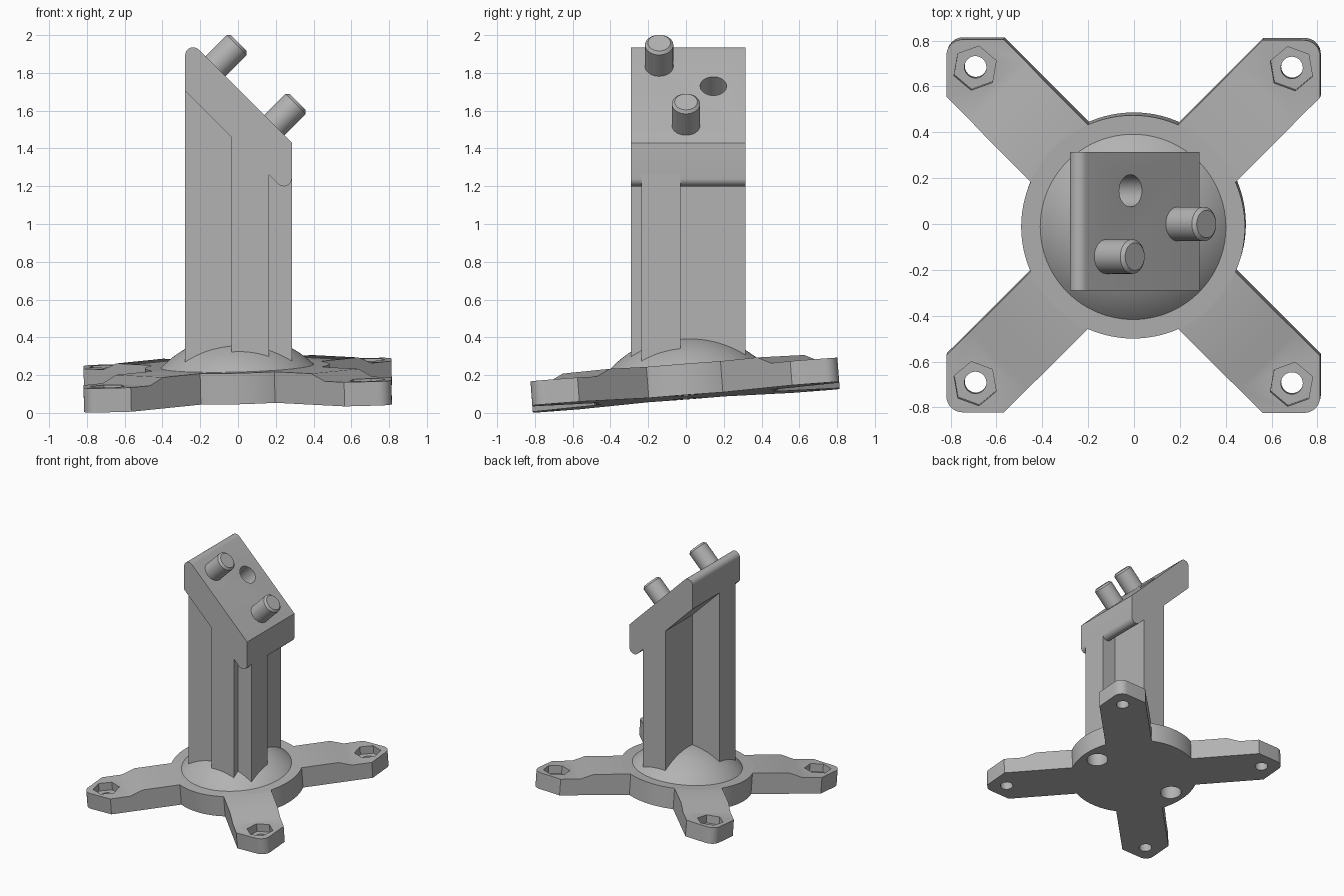
import bpy, bmesh
from math import sin, cos, pi, radians, sqrt
from mathutils import Matrix, Vector

cube = bpy.data.objects.get("Cube")
if cube:
    bpy.data.objects.remove(cube)

grey = bpy.data.materials.new("plain grey")
grey.use_nodes = True
grey.diffuse_color = (0.45, 0.45, 0.45, 1)
grey.node_tree.nodes["Principled BSDF"].inputs["Base Color"].default_value = grey.diffuse_color


def finish(name, bm, matrix=Matrix()):
    bmesh.ops.recalc_face_normals(bm, faces=bm.faces)
    mesh = bpy.data.meshes.new(name)
    bm.to_mesh(mesh)
    bm.free()
    mesh.materials.append(grey)
    obj = bpy.data.objects.new(name, mesh)
    obj.matrix_world = matrix
    bpy.context.collection.objects.link(obj)
    bpy.context.view_layer.update()
    return obj


def prism(points, vec):
    """Closed solid: a polygon of 3D points extruded along vec."""
    bm = bmesh.new()
    face = bm.faces.new([bm.verts.new(p) for p in points])
    new = bmesh.ops.extrude_face_region(bm, geom=[face], use_keep_orig=True)["geom"]
    bmesh.ops.translate(bm, vec=vec, verts=[g for g in new if isinstance(g, bmesh.types.BMVert)])
    return bm


def cylinder(radius, low, high, x=0, y=0, sides=48, turn=0):
    bm = bmesh.new()
    place = Matrix.Translation((x, y, (low + high) / 2)) @ Matrix.Rotation(turn, 4, 'Z')
    bmesh.ops.create_cone(bm, cap_ends=True, segments=sides, radius1=radius,
                          radius2=radius, depth=high - low, matrix=place)
    return bm


def arc(cx, cy, r, start, end, steps=8):
    angles = [radians(start + (end - start) * i / steps) for i in range(steps + 1)]
    return [(cx + r * cos(a), cy + r * sin(a)) for a in angles]


def bisect(bm, point, normal, outer=False, inner=False):
    cut = bmesh.ops.bisect_plane(bm, geom=bm.verts[:] + bm.edges[:] + bm.faces[:], plane_co=point,
                                 plane_no=normal, clear_outer=outer, clear_inner=inner)
    if outer or inner:
        edges = [g for g in cut["geom_cut"] if isinstance(g, bmesh.types.BMEdge)]
        bmesh.ops.contextual_create(bm, geom=edges)


def apply(obj, kind, **settings):
    bpy.context.view_layer.objects.active = obj
    mod = obj.modifiers.new(kind, kind)
    for key, value in settings.items():
        setattr(mod, key, value)
    bpy.ops.object.modifier_apply(modifier=mod.name)


def cut_away(obj, bm, matrix):
    cutter = finish("cutter", bm, matrix)
    cutter.hide_render = True
    apply(obj, 'BOOLEAN', object=cutter, operation='DIFFERENCE', solver='EXACT')
    bpy.data.objects.remove(cutter)


# The base leans slightly; everything in it shares this frame
tilt = (Matrix.Translation((0, 0, 0.083)) @ Matrix.Rotation(0.077, 4, 'X')
        @ Matrix.Rotation(-0.025, 4, 'Y'))
thick, tip_thick, reach = 0.165, 0.128, 0.815
parts = []

# Round hub with two blind holes underneath
hub = finish("hub", cylinder(0.488, 0, thick, sides=96), tilt)
for x in (-0.365, 0.365):
    cut_away(hub, cylinder(0.08, -0.1, 0.13, x), tilt)
parts.append(hub)

# Shallow dome on the hub
rise, dome_r = 0.165, 0.405
ball = (dome_r ** 2 + rise ** 2) / (2 * rise)
bm = bmesh.new()
bmesh.ops.create_uvsphere(bm, u_segments=96, v_segments=96, radius=ball,
                          matrix=Matrix.Translation((0, 0, thick + rise - ball)))
bisect(bm, (0, 0, thick - 0.001), (0, 0, 1), inner=True)
parts.append(finish("dome", bm, tilt))

# Four arms: one is shaped, then mirrored
near, far, r = 0.1, 0.565, 0.07
outline = [(near + 0.25, near), (reach, far)]
outline += arc(reach - r, reach - r, r, 0, 90) + [(far, reach), (near, near + 0.25)]
bm = prism([(x, y, 0) for x, y in outline], (0, 0, thick))
out = Vector((1, 1, 0)).normalized()
for s in (0.73, 0.83):
    bisect(bm, out * s, out)
for v in bm.verts:
    if v.co.z > thick / 2 and v.co.dot(out) > 0.8:
        v.co.z = tip_thick
arms = finish("arms", bm, tilt)
hole = 0.69
cut_away(arms, cylinder(0.098, 0.065, 0.3, hole, hole, 6, radians(10)), tilt)
cut_away(arms, cylinder(0.048, -0.1, 0.3, hole, hole, 32), tilt)
apply(arms, 'MIRROR', use_axis=(True, True, False))
parts.append(arms)

# Frame of the sloping top face: z points out of the slope
lean = Matrix.Rotation(radians(45), 4, 'Y')
top_sum, under_sum = 1.715, 1.425     # x + z on the upper and lower slopes
left, right, front, back = -0.28, 0.285, -0.29, 0.315


def on_slope(x, y):
    return Matrix.Translation((x, y, top_sum - x)) @ lean


# Cross-shaped column, cut off on the slope inside the cap
x0, x1, y0, y1 = -0.035, 0.165, -0.235, -0.03
cross = [(x0, front), (x1, front), (x1, y0), (right, y0), (right, y1), (x1, y1),
         (x1, back), (x0, back), (x0, y1), (left, y1), (left, y0), (x0, y0)]
bm = prism([(x, y, 0.18) for x, y in cross], (0, 0, 1.8))
bisect(bm, (0, 0, 1.55), (1, 0, 1), outer=True)
column = finish("column", bm)

# Sloping cap with two rounded edges
r = 0.042
cx, cz = left + r, top_sum - left - r - r * sqrt(2)
profile = arc(cx, cz, r, 45, 180)
profile.append((left, under_sum - left))
cx = right - r
profile += arc(cx, under_sum - cx + r * sqrt(2), r, -135, 0)
profile.append((right, top_sum - right))
cap = finish("cap", prism([(x, front, z) for x, z in profile], (0, back - front, 0)))

# Blind hole through the cap into the column
for obj in (cap, column):
    cut_away(obj, cylinder(0.07, -0.15, 0.1), on_slope(-0.015, 0.145))
parts += [cap, column]

# Two chamfered pegs
length = 0.175
for name, x, y in (("upper_peg", -0.12, -0.142), ("lower_peg", 0.192, 0)):
    bm = cylinder(0.075, -0.05, length)
    rim = [e for e in bm.edges if all(v.co.z > length - 0.01 for v in e.verts)]
    bmesh.ops.bevel(bm, geom=rim, offset=0.015, segments=1, affect='EDGES')
    parts.append(finish(name, bm, on_slope(x, y)))

# Smooth the round walls, keep the corners crisp
bpy.ops.object.select_all(action='DESELECT')
for obj in parts:
    obj.select_set(True)
bpy.context.view_layer.objects.active = parts[0]
bpy.ops.object.shade_smooth_by_angle(angle=radians(25))
